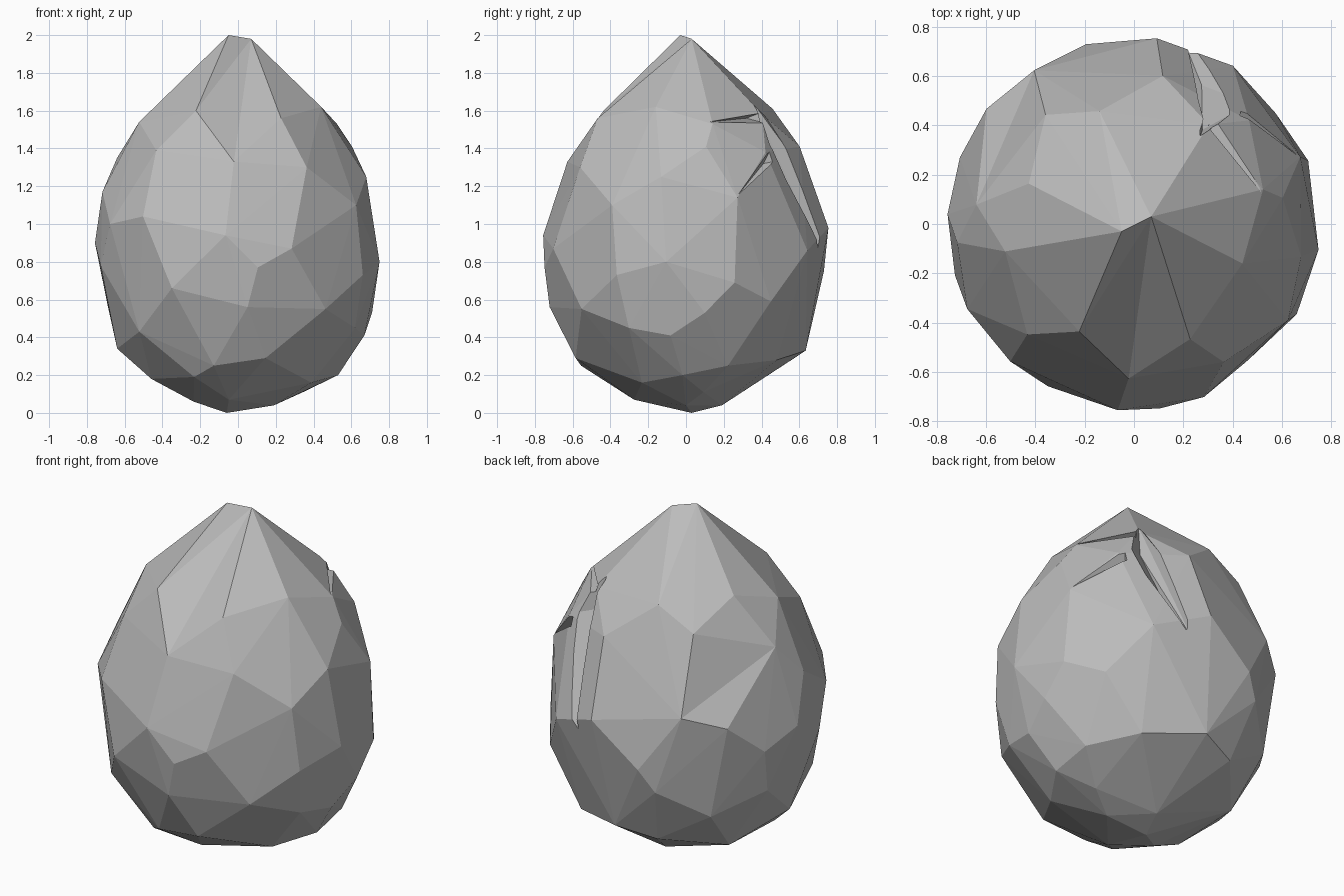
import bpy
import bmesh
from math import cos, sin, radians
from mathutils import Vector

default_cube = bpy.data.objects.get("Cube")
if default_cube:
    bpy.data.objects.remove(default_cube, do_unlink=True)

# Egg profile of the boulder: (height, radius)
PROFILE = [(0, .05), (.06, .26), (.2, .53), (.35, .65), (.5, .71), (.7, .755),
           (1, .76), (1.2, .715), (1.35, .645), (1.5, .565), (1.6, .49), (2, .06)]

# Chipped corners on the egg, band by band: (angle, height)
CORNERS = {
    "shoulder": [(15, 1.53), (53, 1.58), (107, 1.61), (129, 1.49), (159, 1.63),
                 (192, 1.54), (243, 1.6), (296, 1.56), (340, 1.62)],
    "upper": [(10, 1.41), (22, 1.14), (42, 1.38), (79, 1.41), (173, 1.35), (186, 1.17),
              (226, 1.39), (268, 1.33, .96), (303, 1.3), (349, 1.25)],
    "belly": [(20, .69), (58, .86), (83, .98), (105, .75), (123, 1.07), (142, 1),
              (159, .82), (177, .9), (196, .78), (207, 1), (228, 1.04), (242, .66),
              (265, .94), (278, .77), (292, .87), (328, 1.1), (331, .73), (352, .8)],
    "lower": [(8, .53), (38, .59), (112, .62), (136, .46), (162, .57),
              (185, .34), (220, .43), (274, .56), (310, .55), (334, .45), (353, .41)],
    "under": [(23, .25), (54, .28), (88, .33), (110, .28), (151, .2), (201, .18),
              (243, .19), (257, .25), (284, .29), (329, .16), (358, .2)],
    "bottom": [(0, .04), (15, .11), (90, .04), (205, .06), (260, .07)],
}


def radius_at(height):
    """Interpolate the egg profile."""
    for (low, r_low), (high, r_high) in zip(PROFILE, PROFILE[1:]):
        if low <= height <= high:
            return r_low + (r_high - r_low) * (height - low) / (high - low)
    return 0


def on_egg(angle, height, depth=1):
    """Point on the egg; depth below one lies inside, above one outside."""
    radius = radius_at(height) * depth
    return Vector((radius * cos(radians(angle)), radius * sin(radians(angle)), height))


def hull_object(name, points, flatten=0):
    """Make a faceted solid around the points, merging nearly flat facets."""
    bm = bmesh.new()
    for point in points:
        bm.verts.new(point)
    result = bmesh.ops.convex_hull(bm, input=bm.verts[:])
    unused = set(result["geom_interior"]) | set(result["geom_unused"])
    spare = [item for item in unused if isinstance(item, bmesh.types.BMVert)]
    bmesh.ops.delete(bm, geom=spare, context="VERTS")
    if flatten:
        bmesh.ops.dissolve_limit(bm, angle_limit=radians(flatten),
                                 verts=bm.verts[:], edges=bm.edges[:])
    bmesh.ops.recalc_face_normals(bm, faces=bm.faces[:])
    mesh = bpy.data.meshes.new(name)
    bm.to_mesh(mesh)
    bm.free()
    obj = bpy.data.objects.new(name, mesh)
    bpy.context.collection.objects.link(obj)
    return obj


def carve(target, name, points):
    """Cut a wedge out of the target and discard the cutter."""
    cutter = hull_object(name, points)
    cutter.hide_render = True
    modifier = target.modifiers.new(name, "BOOLEAN")
    modifier.operation = "DIFFERENCE"
    modifier.solver = "EXACT"
    modifier.object = cutter
    bpy.context.view_layer.objects.active = target
    bpy.ops.object.modifier_apply(modifier=modifier.name)
    bpy.data.objects.remove(cutter, do_unlink=True)


# Boulder body with a short ridge for a peak
peak = [Vector((-.05, -.03, 2)), Vector((.07, .03, 1.98))]
base = [Vector((-.06, .03, 0))]
corners = [on_egg(*corner) for band in CORNERS.values() for corner in band]
boulder = hull_object("boulder", peak + base + corners, flatten=1)

# Shallow hollow running down the front from the peak
carve(boulder, "front_hollow_cutter", peak + [
    on_egg(268, 1.33, .96), on_egg(243, 1.6), on_egg(296, 1.56),
    on_egg(268, 1.58, 1.4)])

# Broad notch on the back, tilted up to one side
carve(boulder, "back_notch_cutter", [
    on_egg(123, 1.07), on_egg(173, 1.35), on_egg(129, 1.49),
    on_egg(142, 1), on_egg(145, 1.25, 1.3)])

# Slanting fissure at the back, narrow at both ends
carve(boulder, "fissure_cutter", [
    on_egg(53, 1.64), on_egg(74, .82),
    on_egg(46, 1.4, 1.1), on_egg(62, 1, 1.1),
    on_egg(60, 1.4, 1.1), on_egg(73, 1.05, 1.1),
    on_egg(54, 1.45, .8), on_egg(64, 1.1, .85)])

# Slit under the overhanging ledge beside the fissure
carve(boulder, "ledge_cutter", [
    on_egg(13, 1.54), on_egg(52, 1.6, 1.1), on_egg(52, 1.52, 1.1),
    on_egg(50, 1.56, .8)])

# Small step between the two slabs beside the fissure
carve(boulder, "step_cutter", [
    on_egg(22, 1.15), on_egg(48, 1.34, 1.05), on_egg(46, 1.42, 1.05),
    on_egg(45, 1.32, .88)])

# Plain grey stone
stone = bpy.data.materials.new("grey_stone")
stone.use_nodes = True
grey = (.5, .5, .5, 1)
stone.diffuse_color = grey
stone.node_tree.nodes["Principled BSDF"].inputs["Base Color"].default_value = grey
boulder.data.materials.clear()
boulder.data.materials.append(stone)
for face in boulder.data.polygons:
    face.use_smooth = False
